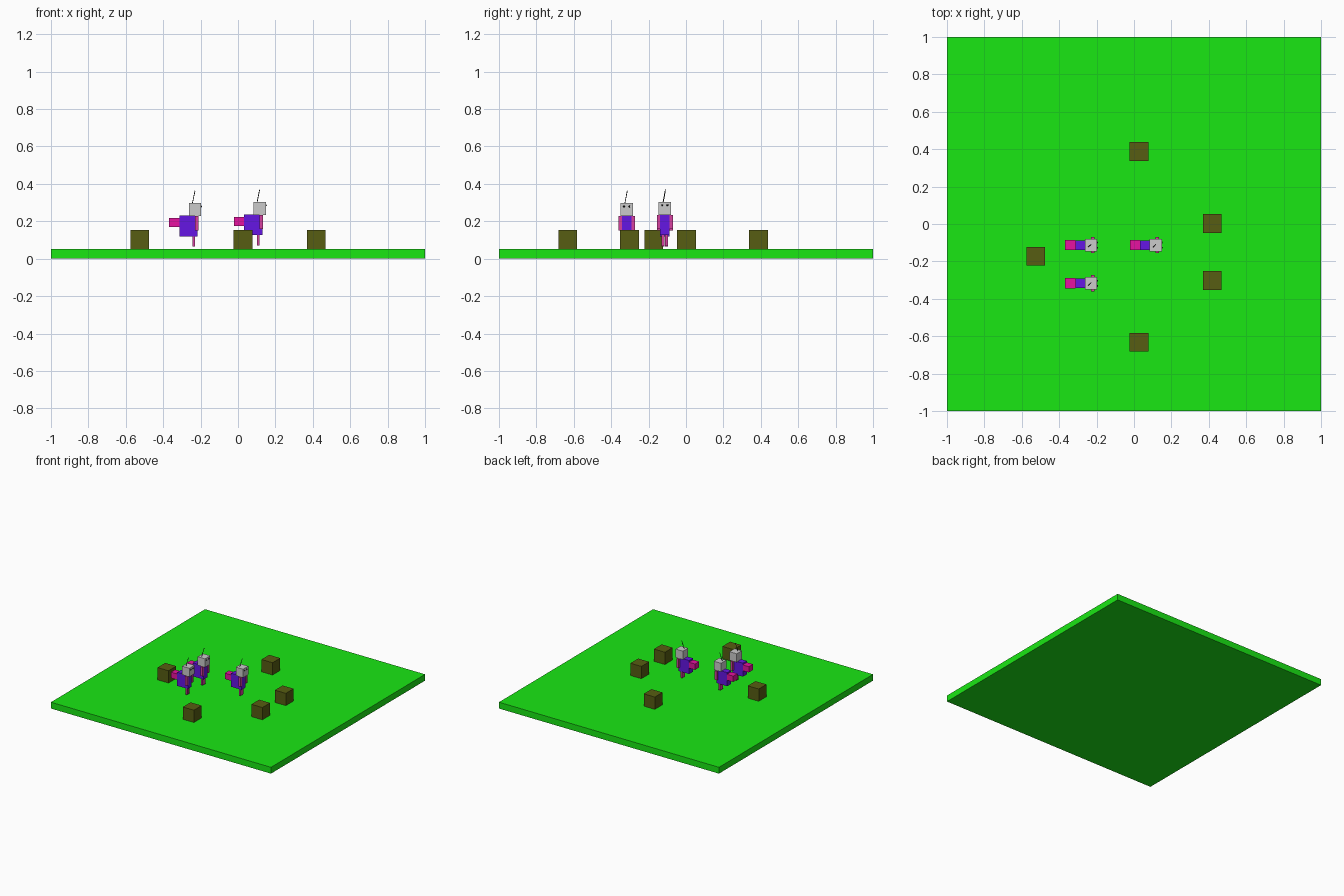
import bpy
from mathutils import Vector

if "Cube" in bpy.data.objects:
    bpy.data.objects.remove(bpy.data.objects["Cube"])


def material(name, rgb):
    m = bpy.data.materials.new(name)
    m.diffuse_color = (*rgb, 1)
    m.use_nodes = True
    m.node_tree.nodes["Principled BSDF"].inputs["Base Color"].default_value = m.diffuse_color
    return m


GREEN = material("grass_green", (0.01, 0.8, 0.007))
BROWN = material("brown", (0.095, 0.11, 0.006))
PURPLE = material("purple", (0.13, 0.008, 0.77))
MAGENTA = material("magenta", (0.8, 0.006, 0.35))
PINK = material("pink", (0.68, 0.05, 0.35))
BLACK = material("black", (0.01, 0.01, 0.01))


def finish(name, mat):
    ob = bpy.context.object
    ob.name = name
    if mat:
        ob.data.materials.append(mat)
    return ob


def box(name, lo, hi, mat=None):
    lo, hi = Vector(lo), Vector(hi)
    bpy.ops.mesh.primitive_cube_add(size=1, location=(lo + hi) / 2)
    ob = finish(name, mat)
    ob.scale = hi - lo
    return ob


def ant(x, y, z):
    """Insect facing +x; x, y is the head centre, z the foot height."""
    def part(name, x0, x1, y0, y1, z0, z1, mat=None):
        box(name, (x + x0, y + y0, z + z0), (x + x1, y + y1, z + z1), mat)

    part("abdomen", -0.138, -0.083, -0.027, 0.027, 0.102, 0.150, MAGENTA)
    part("body", -0.083, 0.014, -0.025, 0.025, 0.052, 0.163, PURPLE)
    part("head", -0.033, 0.033, -0.034, 0.034, 0.160, 0.230)
    for s in (-1, 1):
        # arms, legs and eyes in mirrored pairs
        a = sorted((s * 0.025, s * 0.043))
        part("arm", -0.001, 0.018, *a, 0.085, 0.16, PINK)
        l = sorted((s * 0.002, s * 0.017))
        part("leg", -0.014, 0.0, *l, -0.003, 0.055, PINK)
        bpy.ops.mesh.primitive_uv_sphere_add(
            segments=12, ring_count=8, radius=0.005,
            location=(x + 0.033, y + s * 0.014, z + 0.212))
        finish("eye", BLACK)
        bpy.ops.object.shade_smooth_by_angle()
    # single leaning antenna
    a = Vector((x - 0.014, y - 0.010, z + 0.228))
    b = Vector((x, y + 0.003, z + 0.296))
    bpy.ops.mesh.primitive_cylinder_add(vertices=8, radius=0.002,
                                        depth=(b - a).length, location=(a + b) / 2)
    ob = finish("antenna", BLACK)
    ob.rotation_euler = (b - a).to_track_quat("Z", "Y").to_euler()


# ground slab
box("ground", (-1, -1, 0), (1, 1, 0.052), GREEN)

# scattered blocks
for cx, cy in ((0.027, 0.388), (0.418, 0.003), (0.418, -0.302),
               (0.027, -0.633), (-0.526, -0.172)):
    box("block", (cx - 0.05, cy - 0.05, 0.052), (cx + 0.05, cy + 0.05, 0.153), BROWN)

# three insects
for x, y, z in ((-0.23, -0.317, 0.067), (-0.23, -0.113, 0.067), (0.116, -0.113, 0.074)):
    ant(x, y, z)
